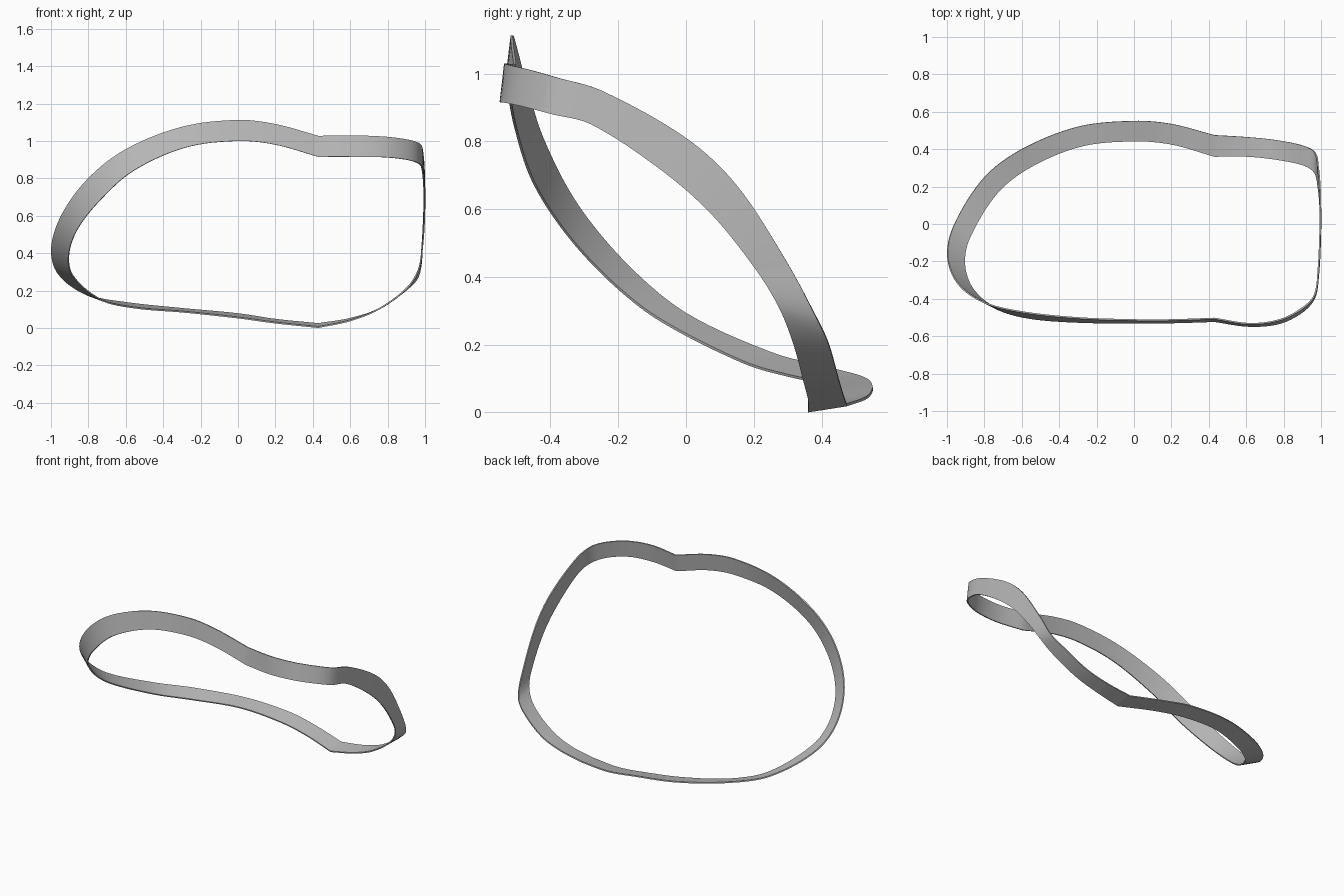
import bpy
import bmesh
from mathutils import Vector
from mathutils.geometry import interpolate_bezier

STEPS = 8
THICKNESS = .008

cube = bpy.data.objects.get("Cube")
if cube:
    bpy.data.objects.remove(cube, do_unlink=True)

# Ribbon edges: the long rounded run, from the upper kink to the lower kink
outer_long = [(.43, -.505, 1.027), (.2, -.513, 1.09), (0, -.513, 1.112),
              (-.3, -.502, 1.075), (-.6, -.47, .955), (-.8, -.42, .8),
              (-.94, -.32, .61), (-.997, -.17, .43), (-.96, 0, .29),
              (-.8, .25, .175), (-.6, .4, .135), (-.3, .52, .103),
              (0, .551, .075), (.2, .535, .045), (.43, .475, .022)]
inner_long = [(.43, -.52, .915), (.2, -.527, .98), (0, -.527, 1),
              (-.28, -.525, .965), (-.56, -.503, .84), (-.74, -.45, .68),
              (-.86, -.35, .525), (-.905, -.22, .385), (-.88, -.08, .275),
              (-.73, .165, .15), (-.55, .305, .108), (-.28, .415, .085),
              (0, .442, .055), (.2, .425, .028), (.43, .36, .004)]

# Ribbon edges: the short squarer run, between the same two kinks
outer_short = [outer_long[0], (.62, -.533, 1.029), (.78, -.512, 1.023),
               (.9, -.45, 1.008), (.965, -.38, .988), (.985, -.25, .95),
               (.996, 0, .81), (.996, .15, .67), (.985, .3, .44),
               (.965, .385, .28), (.9, .42, .205), (.75, .45, .1),
               (.6, .465, .05), outer_long[-1]]
inner_short = [inner_long[0], (.62, -.546, .915), (.78, -.53, .913),
               (.9, -.47, .9), (.965, -.395, .88), (.985, -.28, .85),
               (.996, -.08, .72), (.996, .07, .59), (.985, .2, .43),
               (.965, .275, .31), (.9, .315, .21), (.75, .345, .1),
               (.6, .36, .04), inner_long[-1]]


def smooth_path(points):
    """Pass a smooth curve through the points, leaving the ends free to kink."""
    pts = [Vector(p) for p in points]
    last = len(pts) - 1
    tangents = []
    for i in range(len(pts)):
        before, after = pts[max(i - 1, 0)], pts[min(i + 1, last)]
        span = (pts[i] - before).length + (after - pts[i]).length
        tangents.append((after - before) / span)
    path = []
    for i in range(last):
        start, end = pts[i], pts[i + 1]
        reach = (end - start).length / 3
        path += interpolate_bezier(start, start + tangents[i] * reach,
                                   end - tangents[i + 1] * reach, end,
                                   STEPS + 1)[:-1]
    return path + [pts[-1]]


def closed_edge(long_run, short_run):
    """Join both runs into one loop without repeating the kink points."""
    return smooth_path(long_run) + smooth_path(short_run)[-2:0:-1]


def make_material(name, color):
    mat = bpy.data.materials.new(name)
    mat.use_nodes = True
    mat.diffuse_color = color
    mat.node_tree.nodes["Principled BSDF"].inputs["Base Color"].default_value = color
    return mat


# Curved closed band: one strip of faces between the two edges
bm = bmesh.new()
outer = [bm.verts.new(p) for p in closed_edge(outer_long, outer_short)]
inner = [bm.verts.new(p) for p in closed_edge(inner_long, inner_short)]
for i in range(len(outer)):
    j = (i + 1) % len(outer)
    bm.faces.new((outer[i], outer[j], inner[j], inner[i]))
bmesh.ops.recalc_face_normals(bm, faces=bm.faces)
mesh = bpy.data.meshes.new("curved_band")
bm.to_mesh(mesh)
bm.free()

band = bpy.data.objects.new("curved_band", mesh)
bpy.context.collection.objects.link(band)
mesh.materials.append(make_material("plain_grey", (.5, .5, .5, 1)))

# Thin wall
wall = band.modifiers.new("wall", 'SOLIDIFY')
wall.thickness = THICKNESS
wall.offset = 0

bpy.context.view_layer.objects.active = band
band.select_set(True)
bpy.ops.object.modifier_apply(modifier=wall.name)
bpy.ops.object.shade_smooth_by_angle()
